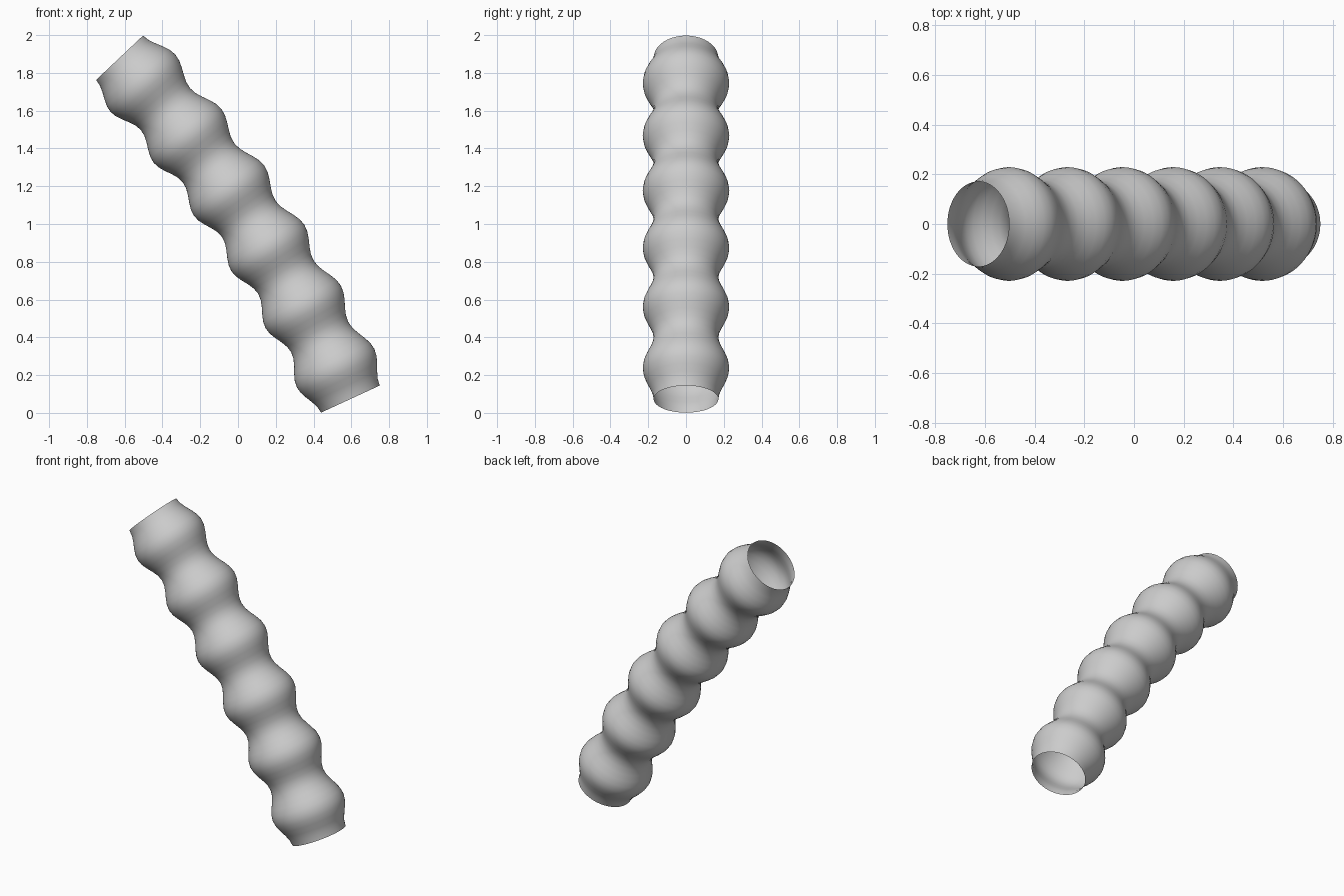
import bpy, bmesh, math
from mathutils import Vector

if "Cube" in bpy.data.objects:
    bpy.data.objects.remove(bpy.data.objects["Cube"])

BULGES, RINGS, SIDES = 6, 60, 64
START, END = Vector((0.595, 0, 0.073)), Vector((-0.627, 0, 1.88))

# Gently bent centre line: a circular arc between the two open ends
chord = END - START
mid_tilt = math.atan2(-chord.x, chord.z)
bend = math.radians(18.6)
arc_radius = chord.length / (2 * math.sin(bend / 2))


def axis_point(t):
    a0 = mid_tilt - bend / 2
    a = a0 + bend * t
    offset = Vector((math.cos(a) - math.cos(a0), 0, math.sin(a) - math.sin(a0)))
    return START + arc_radius * offset, a


# Corrugated tube: rings whose radius swells six times along the arc
bm = bmesh.new()
rings = []
for i in range(RINGS + 1):
    t = i / RINGS
    centre, tilt = axis_point(t)
    r = 0.2 - 0.029 * math.cos(2 * math.pi * BULGES * t)
    across = Vector((math.cos(tilt), 0, math.sin(tilt)))
    ring = []
    for j in range(SIDES):
        u = 2 * math.pi * j / SIDES
        ring.append(bm.verts.new(centre + r * (across * math.cos(u) + Vector((0, math.sin(u), 0)))))
    rings.append(ring)
for low, high in zip(rings, rings[1:]):
    for j in range(SIDES):
        k = (j + 1) % SIDES
        bm.faces.new((low[j], low[k], high[k], high[j])).smooth = True

mesh = bpy.data.meshes.new("corrugated_hose")
bm.to_mesh(mesh)
bm.free()
hose = bpy.data.objects.new("corrugated_hose", mesh)
bpy.context.collection.objects.link(hose)
